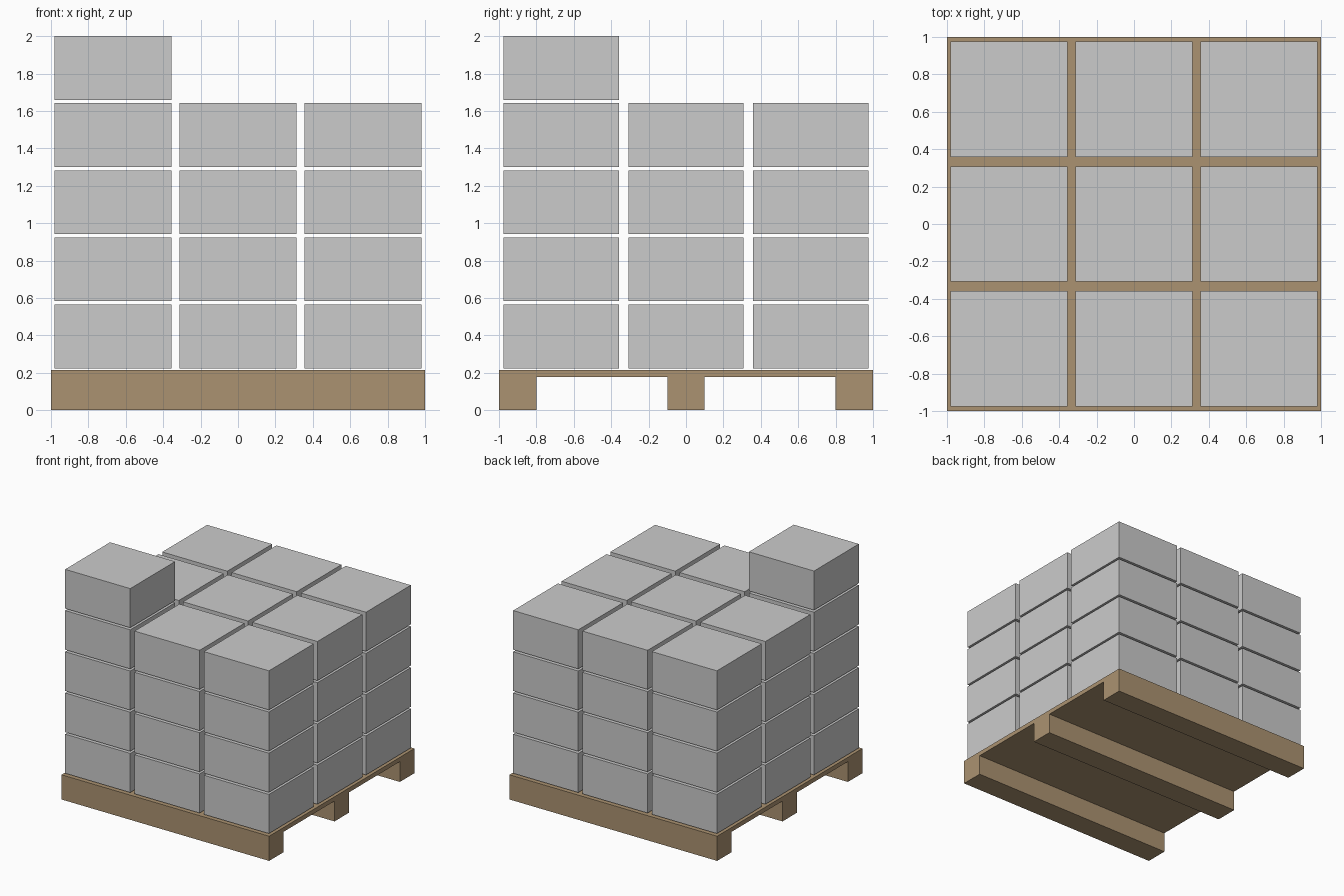
import bpy

if "Cube" in bpy.data.objects:
    bpy.data.objects.remove(bpy.data.objects["Cube"])


def box(name, centre, size, material=None):
    bpy.ops.mesh.primitive_cube_add(size=1, location=centre)
    ob = bpy.context.object
    ob.name = name
    ob.scale = size
    bpy.ops.object.transform_apply(location=False, rotation=False, scale=True)
    if material:
        ob.data.materials.append(material)
    return ob


wood = bpy.data.materials.new("wood")
wood.diffuse_color = (0.41, 0.29, 0.165, 1)
wood.use_nodes = True
wood.node_tree.nodes["Principled BSDF"].inputs["Base Color"].default_value = wood.diffuse_color

# Pallet: deck on three runners
RUNNER_H, DECK_TOP = 0.177, 0.215
box("pallet_deck", (0, 0, (RUNNER_H + DECK_TOP) / 2), (2, 2, DECK_TOP - RUNNER_H), wood)
for name, y in (("front", -0.9), ("middle", 0), ("back", 0.9)):
    box(f"pallet_runner_{name}", (0, y, RUNNER_H / 2), (2, 0.2, RUNNER_H), wood)

# Stacked cartons: four full layers plus one extra at the front left
W, D, H = 0.627, 0.617, 0.341
PITCH, LAYER, BASE = 0.668, 0.3588, 0.2238
cells = [(i, j, k) for k in range(4) for j in (-1, 0, 1) for i in (-1, 0, 1)]
cells.append((-1, -1, 4))
for i, j, k in cells:
    box(f"carton_layer{k + 1}_row{j + 2}_column{i + 2}",
        (i * PITCH, j * PITCH, BASE + k * LAYER + H / 2), (W, D, H))
